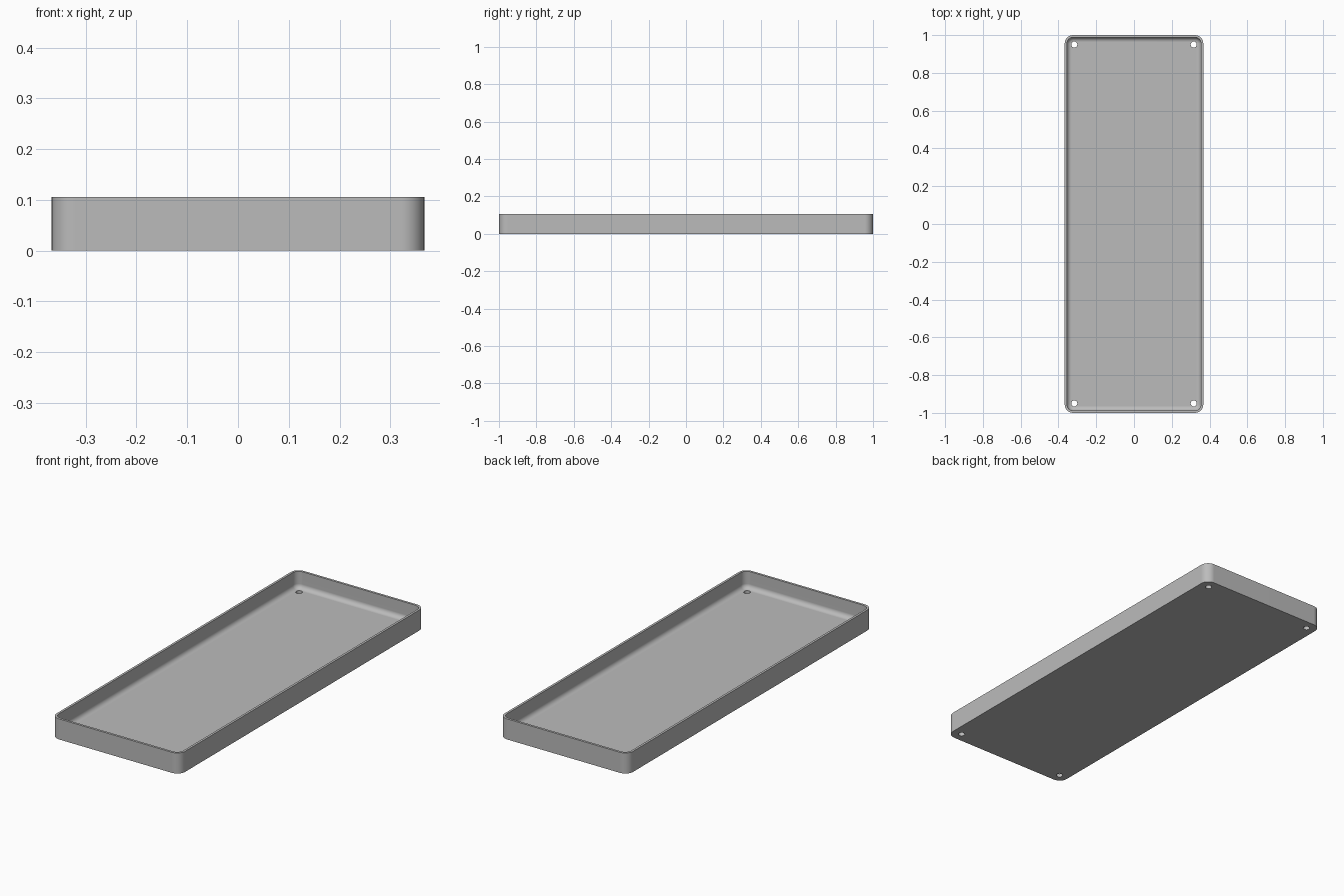
import bpy
import bmesh
from math import sin, cos, pi

cube = bpy.data.objects.get("Cube")
if cube:
    bpy.data.objects.remove(cube, do_unlink=True)

HALF_X, HALF_Y, HEIGHT = 0.367, 1.0, 0.106
CORNER, WALL, FLOOR, FILLET = 0.045, 0.012, 0.018, 0.024
HOLE_X, HOLE_Y, HOLE_R = 0.316, 0.95, 0.016
STEPS = 8

grey = bpy.data.materials.new("plain grey")
grey.use_nodes = True
colour = (0.5, 0.5, 0.5, 1)
grey.diffuse_color = colour
grey.node_tree.nodes["Principled BSDF"].inputs["Base Color"].default_value = colour


def rounded_ring(bm, inset, z):
    """Rounded rectangle of vertices, offset inwards from the outer outline."""
    ring = []
    for quarter, (sx, sy) in enumerate([(1, 1), (-1, 1), (-1, -1), (1, -1)]):
        for i in range(STEPS + 1):
            a = (quarter + i / STEPS) * pi / 2
            r = CORNER - inset
            ring.append(bm.verts.new((sx * (HALF_X - CORNER) + r * cos(a),
                                      sy * (HALF_Y - CORNER) + r * sin(a), z)))
    return ring


# Wall section: outside, rim, inside, then the curve down into the floor
section = [(0, 0), (0, HEIGHT), (WALL, HEIGHT)]
for i in range(STEPS + 1):
    a = i / STEPS * pi / 2
    section.append((WALL + FILLET * (1 - cos(a)), FLOOR + FILLET * (1 - sin(a))))

# Tray body
bm = bmesh.new()
rings = [rounded_ring(bm, inset, z) for inset, z in section]
for low, high in zip(rings, rings[1:]):
    for i in range(len(low)):
        j = (i + 1) % len(low)
        bm.faces.new((low[i], low[j], high[j], high[i]))
bm.faces.new(rings[0][::-1])
bm.faces.new(rings[-1])
bmesh.ops.recalc_face_normals(bm, faces=bm.faces)
mesh = bpy.data.meshes.new("tray")
bm.to_mesh(mesh)
bm.free()
mesh.materials.append(grey)
tray = bpy.data.objects.new("tray", mesh)
bpy.context.collection.objects.link(tray)
bpy.context.view_layer.objects.active = tray

# Screw holes through the floor at the four corners
for sx in (-1, 1):
    for sy in (-1, 1):
        bpy.ops.mesh.primitive_cylinder_add(
            vertices=32, radius=HOLE_R, depth=0.2, location=(sx * HOLE_X, sy * HOLE_Y, 0))
        cutter = bpy.context.object
        cutter.name = "hole_cutter"
        cutter.hide_render = True
        cutter.data.materials.append(grey)
        cut = tray.modifiers.new("screw_hole", 'BOOLEAN')
        cut.operation, cut.solver, cut.object = 'DIFFERENCE', 'EXACT', cutter
        bpy.context.view_layer.objects.active = tray
        bpy.ops.object.modifier_apply(modifier=cut.name)
        bpy.data.objects.remove(cutter, do_unlink=True)

# Smooth rounded corners with crisp rim, base and hole edges
bpy.ops.object.select_all(action='DESELECT')
tray.select_set(True)
bpy.context.view_layer.objects.active = tray
bpy.ops.object.shade_smooth_by_angle(angle=pi / 6)
weighted = tray.modifiers.new("even_shading", 'WEIGHTED_NORMAL')
weighted.keep_sharp = True
